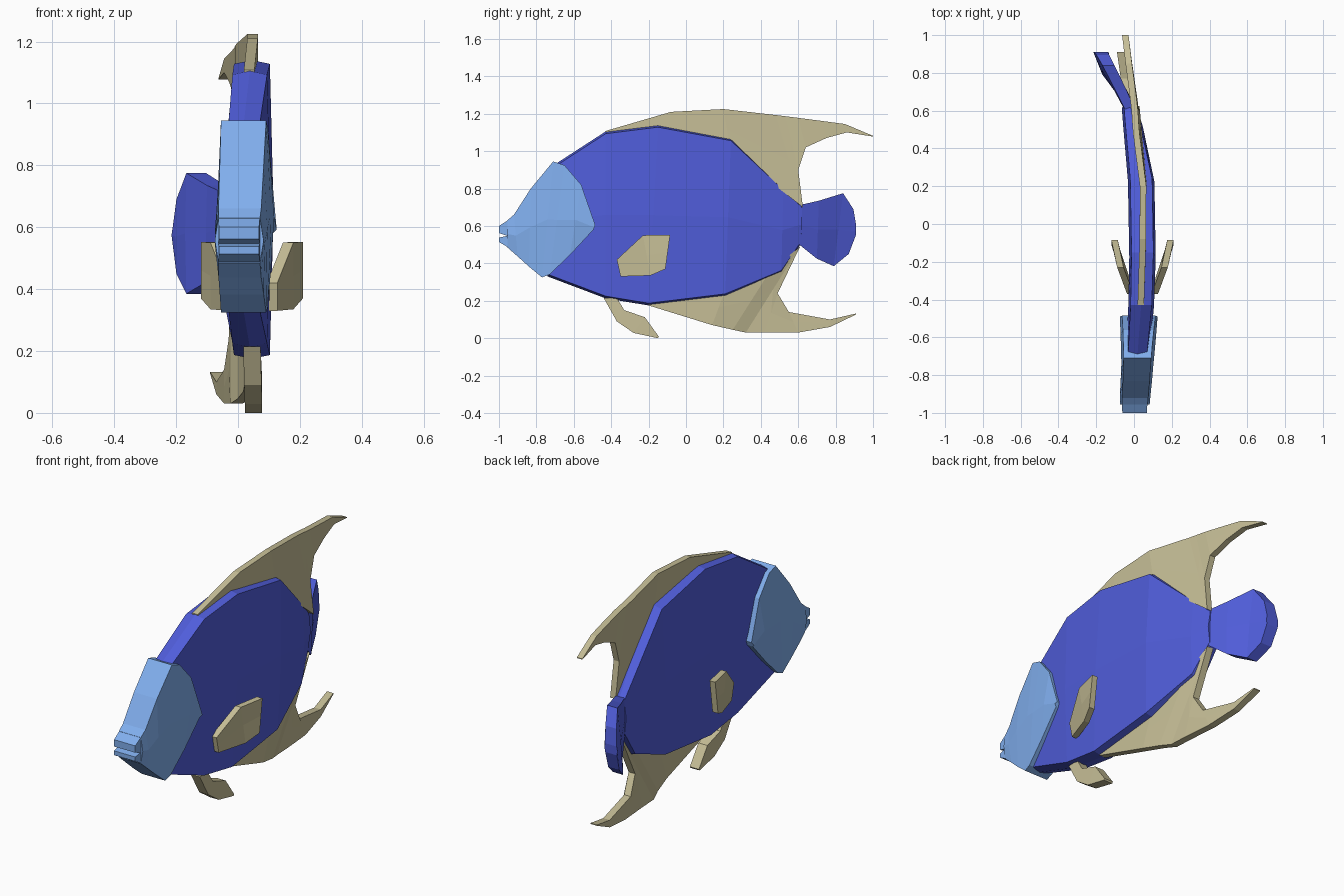
import bpy, bmesh

def material(name, rgb):
    m = bpy.data.materials.new(name)
    m.diffuse_color = (*rgb, 1)
    return m

BODY = material("body_blue", (0.08, 0.11, 0.70))
HEAD = material("head_blue", (0.22, 0.43, 0.86))
FIN = material("fin_sand", (0.57, 0.52, 0.31))

def loft(name, mat, tops, bottoms, centres, rims, bulge=0.0, ridge=0.0, mirror_x=None):
    """Slab through stations; each runs from a top (y, z) to a bottom (y, z)."""
    n = len(tops)
    rims = rims if isinstance(rims, (list, tuple)) else [rims] * n
    bm = bmesh.new()
    rings = []
    for (ty, tz), (by, bz), cx, w in zip(tops, bottoms, centres, rims):
        section = [(w, ridge), (w + bulge, None), (w, -ridge),
                   (-w, -ridge), (-w - bulge, None), (-w, ridge)]
        my, mz = (ty + by) / 2, (tz + bz) / 2
        pts = [(cx + w, ty, tz - ridge), (cx + w + bulge, my, mz), (cx + w, by, bz + ridge)]
        if ridge:
            pts.append((cx, by, bz))
        pts += [(cx - w, by, bz + ridge), (cx - w - bulge, my, mz), (cx - w, ty, tz - ridge)]
        if ridge:
            pts.append((cx, ty, tz))
        rings.append([bm.verts.new(p) for p in pts])
    k = len(rings[0])
    for a, b in zip(rings, rings[1:]):
        for i in range(k):
            j = (i + 1) % k
            bm.faces.new((a[i], a[j], b[j], b[i]))
    bm.faces.new(rings[0])
    bm.faces.new(rings[-1])
    if mirror_x is not None:
        for v in bm.verts:
            v.co.x = 2 * mirror_x - v.co.x
    bmesh.ops.recalc_face_normals(bm, faces=bm.faces)
    me = bpy.data.meshes.new(name)
    bm.to_mesh(me)
    bm.free()
    me.materials.append(mat)
    ob = bpy.data.objects.new(name, me)
    bpy.context.collection.objects.link(ob)
    return ob

# body
loft("body", BODY,
     [(-.70, .93), (-.43, 1.105), (-.15, 1.14), (.24, 1.068), (.52, .805), (.62, .71)],
     [(-.74, .33), (-.43, .213), (-.20, .175), (.21, .225), (.51, .35), (.615, .505)],
     [.018, .038, .045, .038, -.005, -.025],
     [.05, .056, .058, .058, .04, .028], bulge=.012, ridge=.012)

# head
loft("head", HEAD,
     [(-.955, .63), (-.92, .66), (-.83, .80), (-.71, .945), (-.65, .925), (-.56, .82), (-.485, .605)],
     [(-.955, .485), (-.90, .437), (-.84, .383), (-.77, .325), (-.73, .34), (-.62, .445), (-.495, .58)],
     [.004, .006, .012, .018, .02, .023, .025],
     [.067, .069, .071, .073, .076, .082, .088], bulge=.012)

# lips
loft("upper_lip", HEAD, [(-1.0, .60), (-.95, .632)], [(-1.0, .562), (-.95, .545)],
     [.003, .004], [.065, .067])
loft("lower_lip", HEAD, [(-1.0, .538), (-.95, .548)], [(-1.0, .514), (-.95, .485)],
     [.003, .004], [.065, .067])

# tail fin, swung to one side
loft("tail_fin", BODY,
     [(.60, .71), (.71, .735), (.84, .775), (.895, .69), (.91, .60)],
     [(.60, .505), (.70, .425), (.79, .385), (.87, .45), (.908, .55)],
     [-.018, -.07, -.135, -.165, -.175], [.026, .03, .032, .034, .036], bulge=.004)

# dorsal fin
loft("dorsal_fin", FIN,
     [(-.43, 1.108), (-.08, 1.21), (.20, 1.225), (.48, 1.193), (.53, 1.187),
      (.60, 1.178), (.73, 1.161), (.85, 1.145), (1.0, 1.082)],
     [(-.43, 1.08), (-.10, 1.06), (.24, 1.0), (.625, .70), (.60, .90),
      (.64, 1.02), (.75, 1.07), (.86, 1.10), (1.0, 1.078)],
     [.036, .047, .048, .012, .008, .004, -.012, -.028, -.046], .017)

# anal fin
loft("anal_fin", FIN,
     [(-.20, .20), (.21, .26), (.45, .36), (.61, .49), (.49, .24), (.55, .14), (.77, .10), (.91, .132)],
     [(-.20, .175), (.14, .07), (.25, .045), (.32, .03), (.42, .03), (.60, .03), (.77, .06), (.91, .127)],
     [.045, .038, .018, -.005, -.01, -.025, -.05, -.07], .02)

# pelvic fin
loft("pelvic_fin", FIN,
     [(-.37, .215), (-.33, .15), (-.22, .112), (-.145, .008)],
     [(-.44, .215), (-.37, .09), (-.28, .028), (-.15, .0)],
     [.045, .048, .05, .05], .028)

# pectoral fins on both sides
for side, mirror in (("right", None), ("left", .045)):
    loft(side + "_pectoral_fin", FIN,
         [(-.37, .42), (-.23, .55), (-.085, .553)],
         [(-.35, .33), (-.19, .335), (-.11, .37)],
         [.11, .162, .193], .017, mirror_x=mirror)
